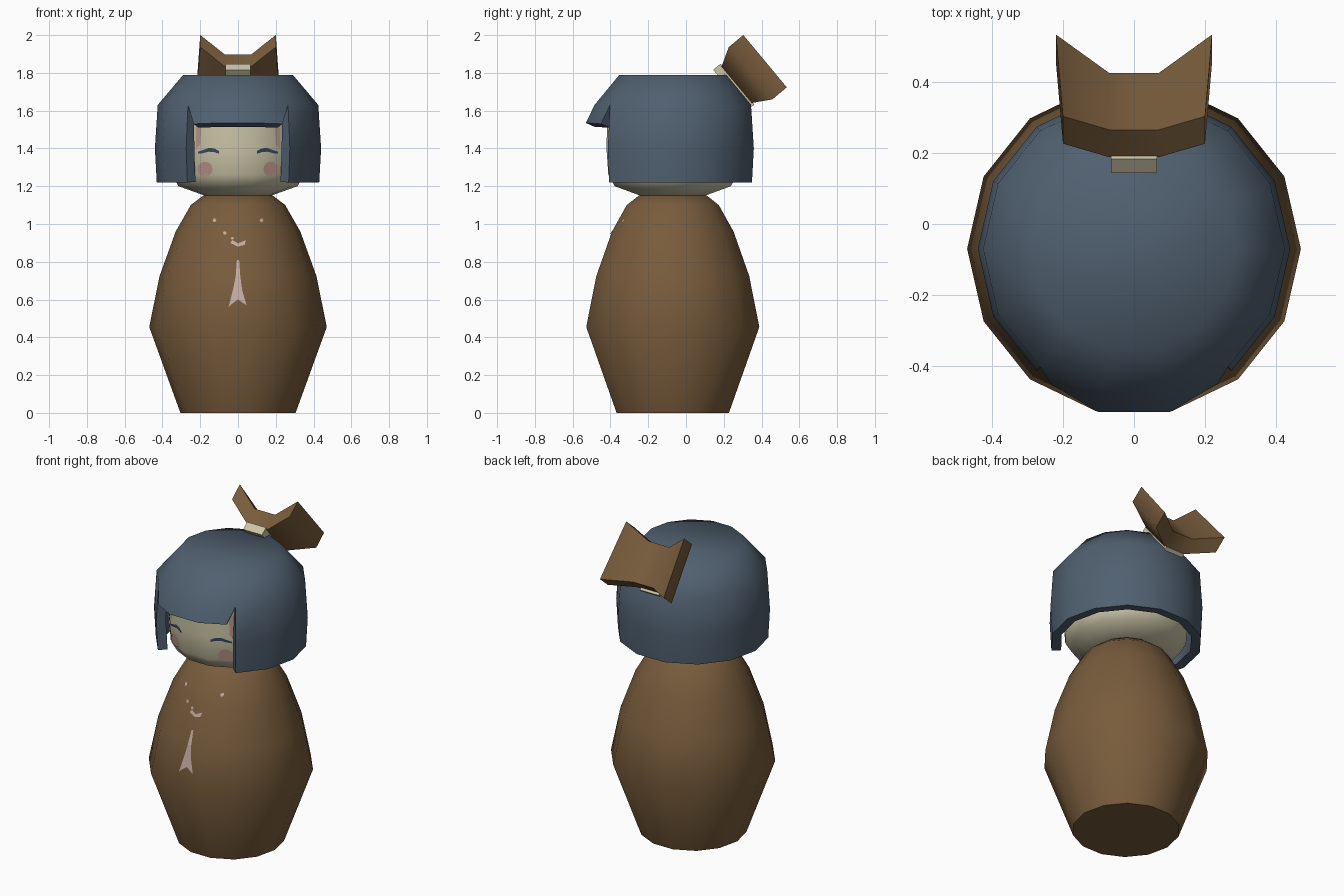
import bpy, bmesh, math
from mathutils import Vector

if "Cube" in bpy.data.objects:
    bpy.data.objects.remove(bpy.data.objects["Cube"])

SIDES, CY = 14, -0.07


def mat(name, r, g, b):
    m = bpy.data.materials.new(name)
    m.diffuse_color = (r, g, b, 1)
    m.use_nodes = True
    m.node_tree.nodes["Principled BSDF"].inputs["Base Color"].default_value = m.diffuse_color
    return m


BROWN = mat("brown", 0.188, 0.107, 0.045)
HAIR = mat("slate blue", 0.08, 0.117, 0.162)
SKIN = mat("cream", 0.60, 0.56, 0.39)
BLUSH = mat("dusty pink", 0.45, 0.28, 0.23)
PALE = mat("pale pink", 0.55, 0.42, 0.37)
INK = mat("dark blue", 0.045, 0.065, 0.11)


def finish(bm, name, mats, smooth=math.radians(60)):
    me = bpy.data.meshes.new(name)
    bm.normal_update()
    bm.to_mesh(me)
    bm.free()
    for m in mats:
        me.materials.append(m)
    ob = bpy.data.objects.new(name, me)
    bpy.context.collection.objects.link(ob)
    if smooth:
        me.polygons.foreach_set("use_smooth", [True] * len(me.polygons))
        me.set_sharp_from_angle(angle=smooth)
    return ob


def ring_point(j, r, z):
    a = 2 * math.pi * j / SIDES
    return Vector((r * math.cos(a), CY + r * math.sin(a), z))


def revolve(profile, skip=lambda i, j: False, bottom=True):
    """Fourteen-sided turned form from (radius, height) pairs."""
    bm = bmesh.new()
    rings = [[bm.verts.new(ring_point(j, r, z)) for j in range(SIDES)] for r, z in profile]
    for i in range(len(rings) - 1):
        for j in range(SIDES):
            if not skip(i, j):
                k = (j + 1) % SIDES
                bm.faces.new((rings[i][j], rings[i][k], rings[i + 1][k], rings[i + 1][j]))
    bm.faces.new(rings[-1])
    if bottom:
        bm.faces.new(rings[0][::-1])
    return bm, rings


# Body, with a blue cap at the neck
BODY = [(0.305, 0), (0.47, 0.455), (0.415, 0.725), (0.33, 0.96), (0.25, 1.1), (0.185, 1.15)]
bm, _ = revolve(BODY)
bm.normal_update()
for f in bm.faces:
    if f.normal.z > 0.95:
        f.material_index = 1
finish(bm, "body", [BROWN, HAIR])

# Head
HEAD = [(0.175, 1.15), (0.315, 1.2), (0.35, 1.26), (0.36, 1.4), (0.355, 1.6)]
bm, _ = revolve(HEAD)
finish(bm, "head", [SKIN])

# Hair: bobbed shell with a three-segment window at the front and a flared fringe
bm, rings = revolve([(0.43, 1.22), (0.44, 1.4), (0.425, 1.63), (0.29, 1.79)],
                    skip=lambda i, j: i < 2 and j in (9, 10, 11), bottom=False)
top = [rings[2][j] for j in (9, 10, 11, 12)]
low = [bm.verts.new(p) for p in ((-0.235, -0.45, 1.53), (-0.1, -0.53, 1.535),
                                 (0.1, -0.53, 1.535), (0.235, -0.45, 1.53))]
for a in range(3):
    bm.faces.new((low[a], low[a + 1], top[a + 1], top[a]))
bmesh.ops.delete(bm, geom=[v for v in bm.verts if not v.link_faces], context='VERTS')
hair = finish(bm, "hair", [HAIR], None)
s = hair.modifiers.new("thickness", 'SOLIDIFY')
s.thickness, s.offset = 0.055, -1
bpy.context.view_layer.objects.active = hair
hair.select_set(True)
bpy.ops.object.modifier_apply(modifier=s.name)
hair.data.polygons.foreach_set("use_smooth", [True] * len(hair.data.polygons))
hair.data.set_sharp_from_angle(angle=math.radians(60))

# Bow frame: u runs down the slope, v points away from the head
O = Vector((0, 0.38, 1.83))
U, V = Vector((0, 0.64, -0.77)), Vector((0, 0.77, 0.64))


def bow_section(bm, x_top, x_low, u, v0, v1):
    return [bm.verts.new(O + Vector((x, 0, 0)) + U * du + V * dv)
            for x, du, dv in ((x_top, -u, v0), (x_low, u, v0), (x_low, u, v1), (x_top, -u, v1))]


bm = bmesh.new()
secs = [bow_section(bm, *a) for a in ((-0.20, -0.22, 0.18, -0.05, 0.05),
                                      (-0.07, -0.07, 0.125, -0.145, -0.045),
                                      (0.07, 0.07, 0.125, -0.145, -0.045),
                                      (0.20, 0.22, 0.18, -0.05, 0.05))]
for a, b in zip(secs, secs[1:]):
    for k in range(4):
        bm.faces.new((a[k], a[(k + 1) % 4], b[(k + 1) % 4], b[k]))
bm.faces.new(secs[0])
bm.faces.new(secs[-1])
bmesh.ops.recalc_face_normals(bm, faces=bm.faces)
finish(bm, "bow", [BROWN])

# Clip between bow and hair
bm = bmesh.new()
a = bow_section(bm, -0.065, -0.065, 0.14, -0.19, -0.14)
b = bow_section(bm, 0.065, 0.065, 0.14, -0.19, -0.14)
for k in range(4):
    bm.faces.new((a[k], a[(k + 1) % 4], b[(k + 1) % 4], b[k]))
bm.faces.new(a)
bm.faces.new(b)
bmesh.ops.recalc_face_normals(bm, faces=bm.faces)
finish(bm, "bow_clip", [SKIN], None)


def surface_y(profile, x, z):
    """Front surface of a turned form at (x, z)."""
    for (r0, z0), (r1, z1) in zip(profile, profile[1:]):
        if z0 <= z <= z1:
            r = r0 + (r1 - r0) * (z - z0) / (z1 - z0)
    pts = [ring_point(j, r, z) for j in range(7, 15)]
    for p, q in zip(pts, pts[1:]):
        if p.x <= x <= q.x:
            return p.y + (q.y - p.y) * (x - p.x) / (q.x - p.x)
    return CY


def decals(name, profile, polys, material, mirror=False):
    """Painted details: thin patches just proud of the surface, wound counter-clockwise."""
    bm = bmesh.new()
    if mirror:
        polys = polys + [[(-x, z) for x, z in reversed(p)] for p in polys]
    for p in polys:
        bm.faces.new([bm.verts.new((x, surface_y(profile, x, z) - 0.004, z)) for x, z in p])
    finish(bm, name, [material], None)


def disc(cx, cz, r, n=14):
    return [(cx + r * math.cos(2 * math.pi * k / n), cz + r * math.sin(2 * math.pi * k / n))
            for k in range(n)]


# Face details
arc = [(0.10, 1.372), (0.125, 1.38), (0.155, 1.383), (0.185, 1.375), (0.212, 1.372)]
thick = [0.014, 0.02, 0.02, 0.016, 0.01]
eye = [[arc[k], arc[k + 1], (arc[k + 1][0], arc[k + 1][1] + thick[k + 1]),
        (arc[k][0], arc[k][1] + thick[k])] for k in range(4)]
decals("eyes", HEAD, eye, INK, True)
decals("cheeks", HEAD, [disc(0.175, 1.29, 0.04)], BLUSH, True)
decals("temples", HEAD, [[(0.222, 1.262), (0.25, 1.262), (0.25, 1.59), (0.222, 1.59)],
                         [(0.2, 1.42), (0.222, 1.40), (0.222, 1.59), (0.19, 1.59)]], BLUSH, True)

# Robe details
decals("robe_marks", BODY, [
    [(-0.05, 0.56), (-0.035, 0.575), (-0.012, 0.725), (-0.025, 0.66)],
    [(-0.035, 0.575), (0.0, 0.60), (0.012, 0.725), (-0.012, 0.725)],
    [(0.0, 0.60), (0.045, 0.57), (0.022, 0.65), (0.012, 0.725)],
    [(-0.012, 0.7251), (0.012, 0.7251), (0.006, 0.81), (-0.006, 0.81)],
    [(-0.04, 0.90), (0.0, 0.88), (0.0, 0.897), (-0.03, 0.915)],
    [(0.0, 0.88), (0.035, 0.89), (0.042, 0.915), (0.0, 0.897)],
    disc(-0.07, 0.952, 0.01, 6), disc(-0.03, 0.925, 0.008, 6),
    disc(-0.125, 1.02, 0.01, 6), disc(0.125, 1.02, 0.01, 6)], PALE)
